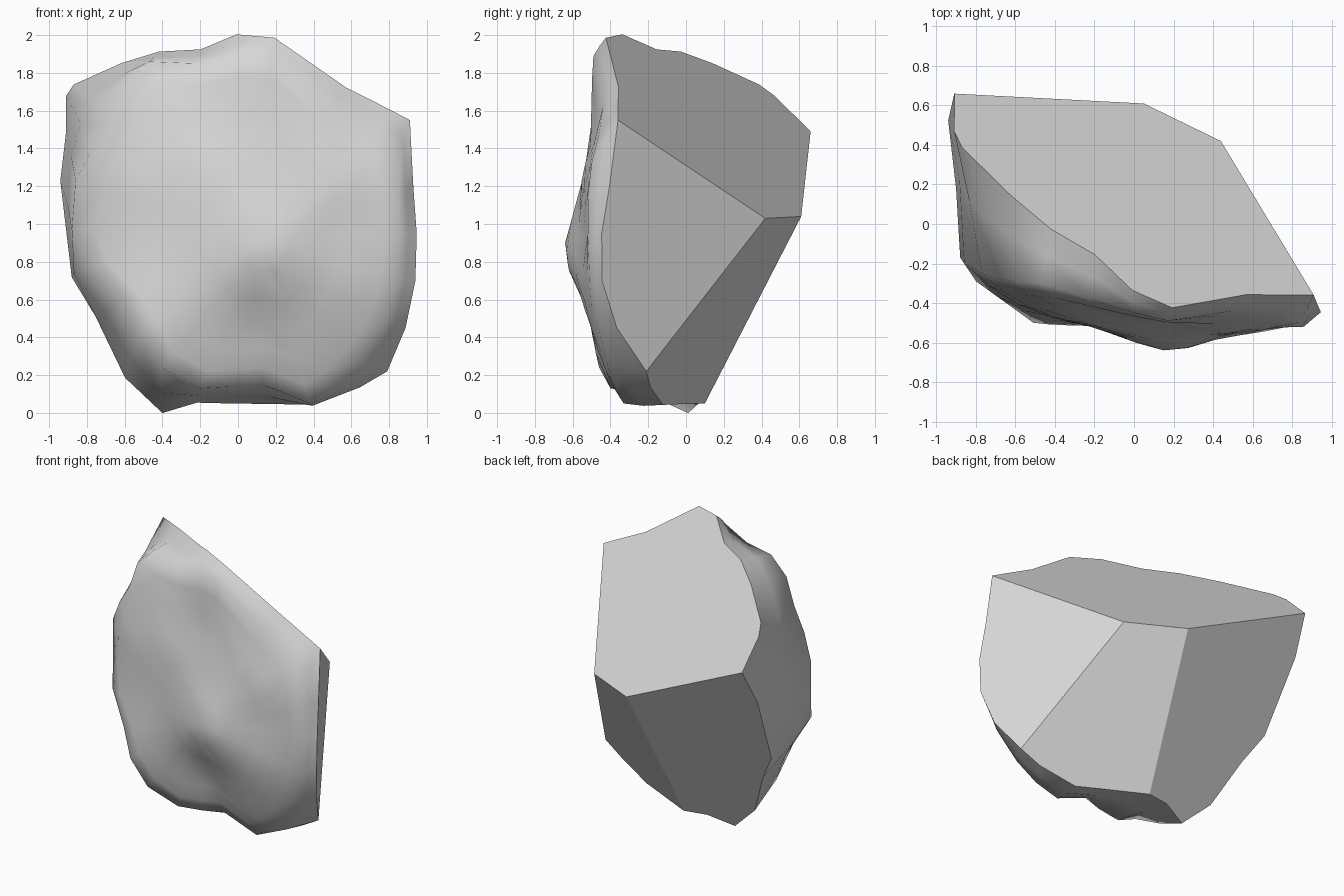
import bpy, bmesh, math, random
from mathutils import Vector as V, geometry

if "Cube" in bpy.data.objects:
    bpy.data.objects.remove(bpy.data.objects["Cube"])

random.seed(4)

# rim where the weathered shell meets the split faces, clockwise from upper left
rim = [V(p) for p in (
    (-.91, .66, 1.49), (-.92, .45, 1.66), (-.88, .37, 1.72), (-.63, .12, 1.83),
    (-.42, -.03, 1.91), (-.2, -.16, 1.92), (-.02, -.36, 1.98), (.19, -.43, 1.98),
    (.57, -.36, 1.72), (.8, -.39, 1.57), (.91, -.36, 1.55), (.92, -.41, 1.2),
    (.94, -.45, .95), (.93, -.45, .7), (.88, -.37, .45), (.79, -.21, .22),
    (.66, -.16, .12), (.41, -.1, .03), (.2, -.03, .05), (-.05, .1, .05),
    (-.22, .08, .05), (-.4, .01, 0), (-.6, .08, .18), (-.75, .18, .52),
    (-.88, .28, .72), (-.94, .52, 1.23))]

# brow where the shell turns onto the front
brow = [V(p) for p in (
    (-.86, -.2, 1.23), (-.77, -.25, 1.4), (-.67, -.28, 1.55), (-.6, -.29, 1.74),
    (-.47, -.3, 1.86), (-.22, -.38, 1.85), (0, -.45, 1.9), (.17, -.49, 1.89),
    (.5, -.44, 1.62), (.74, -.46, 1.48), (.83, -.5, 1.32), (.85, -.52, 1.15),
    (.86, -.52, .95), (.84, -.51, .7), (.78, -.47, .48), (.65, -.42, .27),
    (.52, -.38, .14), (.38, -.33, .05), (.13, -.34, .15), (-.02, -.38, .14),
    (-.2, -.4, .13), (-.4, -.46, .24), (-.51, -.5, .43), (-.62, -.42, .6),
    (-.8, -.29, .78), (-.88, -.17, .97))]
N = len(rim)

# inner corners of the split faces
back_corner, side_corner = V((.05, .61, 1.04)), V((.44, .42, 1.03))
A, D, E, F = rim[0], rim[10], rim[15], rim[19]


def flatten(ids, a, b, c):
    """Drop rim points onto the plane through three corners."""
    n = geometry.normal(a, b, c)
    for i in ids:
        rim[i] -= n * (rim[i] - a).dot(n)


flatten(range(1, 10), A, back_corner, D)
flatten(range(11, 15), D, side_corner, E)
flatten(range(16, 19), E, back_corner, F)
flatten(range(20, 26), A, back_corner, F)


def bump(p, x, z, r, h):
    return h * math.exp(-((p.x - x) ** 2 + (p.z - z) ** 2) / r ** 2)


def front_point(p, t):
    """Slide a brow point towards the middle of the lumpy front."""
    q = p.lerp(V((.15, 0, .9)), t)
    depth = .51 + bump(q, .17, .87, .27, .13) + bump(q, .55, 1.3, .25, .06) \
        + bump(q, .6, .65, .25, .06) + bump(q, -.5, .6, .2, .02) \
        + bump(q, -.1, 1.3, .25, .03) - bump(q, .05, .38, .2, .06) \
        - .04 * math.exp(-((q.z - 1.56) / .1) ** 2)
    q.y = p.y + (-depth - p.y) * (1 - (1 - t) ** 3.5)
    return q


# side ring halfway between rim and brow, slightly lumpy
side = []
for a, b in zip(rim, brow):
    m = (a + b) / 2
    out = V((m.x, 0, m.z - .95)).normalized()
    side.append(m + out * (a - b).length * random.uniform(-.02, .06))
rings = [rim, side, brow] + [[front_point(p, t) for p in brow]
                             for t in (.12, .27, .44, .62, .82)]

bm = bmesh.new()
loops = [[bm.verts.new(p) for p in ring] for ring in rings]

# weathered shell
for a, b in zip(loops, loops[1:]):
    for i in range(N):
        j = (i + 1) % N
        bm.faces.new((a[i], a[j], b[j], b[i])).smooth = True
tip = bm.verts.new(front_point(V((.15, -.6, .9)), 1))
for i in range(N):
    bm.faces.new((loops[-1][i], loops[-1][(i + 1) % N], tip)).smooth = True

# flat split faces
r = loops[0]
vb, vc = bm.verts.new(back_corner), bm.verts.new(side_corner)
for ring in (r[0:11] + [vc, vb], r[10:16] + [vc],
             r[15:20] + [vb, vc], r[19:] + [r[0], vb]):
    bm.faces.new(ring)
bmesh.ops.recalc_face_normals(bm, faces=bm.faces)
bm.normal_update()

mesh = bpy.data.meshes.new("rock")
bm.to_mesh(mesh)
bm.free()
rock = bpy.data.objects.new("rock", mesh)
bpy.context.collection.objects.link(rock)
stone = bpy.data.materials.new("grey_stone")
stone.diffuse_color = (.68, .68, .68, 1)
stone.use_nodes = True
stone.node_tree.nodes["Principled BSDF"].inputs["Base Color"].default_value = stone.diffuse_color
mesh.materials.append(stone)
